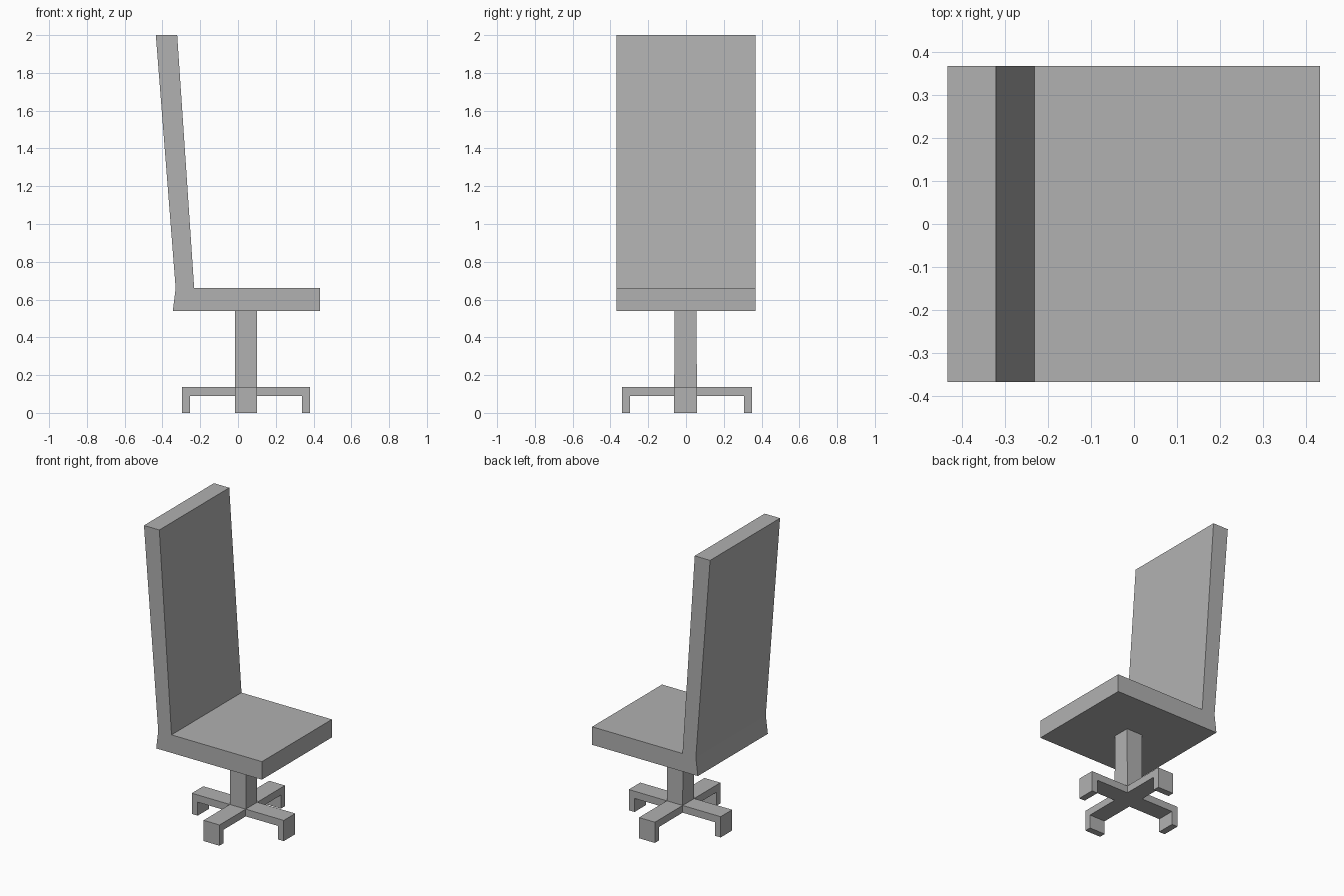
import bpy
import bmesh

if "Cube" in bpy.data.objects:
    bpy.data.objects.remove(bpy.data.objects["Cube"], do_unlink=True)

# One plain grey for the whole chair
grey = bpy.data.materials.new("plain grey")
grey.use_nodes = True
colour = (0.44, 0.44, 0.44, 1)
grey.diffuse_color = colour
grey.node_tree.nodes["Principled BSDF"].inputs["Base Color"].default_value = colour


def extrude_profile(name, points, start, end):
    """Flat closed outline, given as 3D points by start(), swept to end()."""
    bm = bmesh.new()
    a = [bm.verts.new(start(*p)) for p in points]
    b = [bm.verts.new(end(*p)) for p in points]
    bm.faces.new(a)
    bm.faces.new(b[::-1])
    for i in range(len(points)):
        j = (i + 1) % len(points)
        bm.faces.new((a[i], b[i], b[j], a[j]))
    bmesh.ops.recalc_face_normals(bm, faces=bm.faces)
    mesh = bpy.data.meshes.new(name)
    bm.to_mesh(mesh)
    bm.free()
    mesh.materials.append(grey)
    obj = bpy.data.objects.new(name, mesh)
    bpy.context.collection.objects.link(obj)
    return obj


# Seat and leaning backrest in one side profile (x, z)
seat_top, seat_bottom, half_width = 0.66, 0.54, 0.368
profile = [(-0.345, seat_bottom), (0.434, seat_bottom), (0.434, seat_top),
           (-0.232, seat_top), (-0.322, 2.0), (-0.435, 2.0), (-0.33, seat_top)]
extrude_profile("seat_and_backrest", profile,
                lambda x, z: (x, -half_width, z), lambda x, z: (x, half_width, z))

# Square post, very slightly narrower at the top
x0, x1 = -0.016, 0.101
y0, y1 = -0.063, 0.058
arm_top, arm_bottom = 0.138, 0.09
post = extrude_profile("post", [(x0, y0), (x1, y0), (x1, y1), (x0, y1)],
                       lambda x, y: (x, y, arm_bottom),
                       lambda x, y: (x, y * 0.95, seat_bottom))


# Four arms, each with a foot turned down at its end
def leg_outline(inner, outer, foot):
    step = foot if outer > inner else -foot
    return [(inner, arm_bottom), (inner, arm_top), (outer, arm_top), (outer, 0),
            (outer - step, 0), (outer - step, arm_bottom)]


for name, inner, outer in (("left_leg", x1, 0.381), ("right_leg", x0, -0.296)):
    extrude_profile(name, leg_outline(inner, outer, 0.043),
                    lambda x, z: (x, y0, z), lambda x, z: (x, y1, z))
for name, inner, outer in (("front_leg", y0, -0.339), ("back_leg", y1, 0.35)):
    extrude_profile(name, leg_outline(inner, outer, 0.043),
                    lambda y, z: (x0, y, z), lambda y, z: (x1, y, z))
